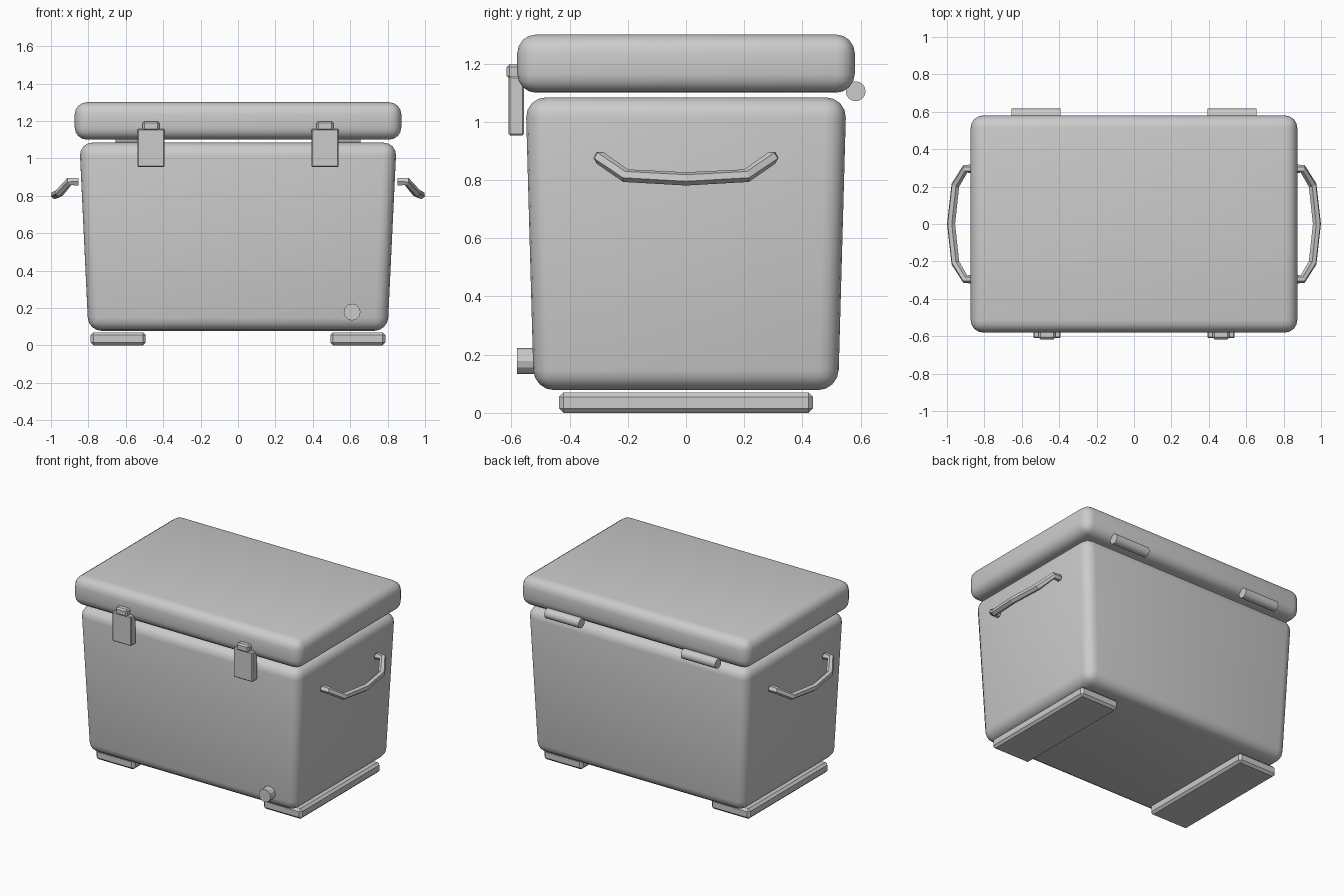
import bpy, bmesh, math

if "Cube" in bpy.data.objects:
    bpy.data.objects.remove(bpy.data.objects["Cube"])


def finish(obj, angle=35):
    bpy.ops.object.select_all(action='DESELECT')
    bpy.context.view_layer.objects.active = obj
    obj.select_set(True)
    bpy.ops.object.shade_smooth_by_angle(angle=math.radians(angle))
    return obj


def box(name, x, y, z, bevel, segments=1, base=(1, 1)):
    """Box from (min, max) ranges; base scales the bottom face for taper."""
    bm = bmesh.new()
    bmesh.ops.create_cube(bm, size=1)
    cx, cy, cz = (sum(r) / 2 for r in (x, y, z))
    for v in bm.verts:
        sx, sy = base if v.co.z < 0 else (1, 1)
        v.co = (cx + v.co.x * (x[1] - x[0]) * sx,
                cy + v.co.y * (y[1] - y[0]) * sy,
                cz + v.co.z * (z[1] - z[0]))
    bmesh.ops.bevel(bm, geom=bm.edges[:], offset=bevel, segments=segments,
                    profile=0.5, affect='EDGES', clamp_overlap=True)
    bmesh.ops.recalc_face_normals(bm, faces=bm.faces[:])
    mesh = bpy.data.meshes.new(name)
    bm.to_mesh(mesh)
    bm.free()
    obj = bpy.data.objects.new(name, mesh)
    bpy.context.collection.objects.link(obj)
    return finish(obj) if segments > 1 else obj


def rod(name, loc, radius, depth, rot, sides):
    bpy.ops.mesh.primitive_cylinder_add(vertices=sides, radius=radius, depth=depth,
                                        location=loc, rotation=rot)
    obj = bpy.context.object
    obj.name = name
    return obj


# Tapered tub and overhanging lid
box("cooler_body", (-0.848, 0.848), (-0.551, 0.551), (0.078, 1.084),
    0.07, 4, base=(0.80 / 0.848, 0.523 / 0.551))
box("cooler_lid", (-0.873, 0.873), (-0.58, 0.58), (1.10, 1.30), 0.065, 4)

# Drain plug on the front
rod("drain_plug", (0.61, -0.545, 0.178), 0.045, 0.07, (math.pi / 2, 0, 0), 12)

for side, s in (("left", -1), ("right", 1)):
    # Skid foot
    fx = s * 0.641
    box(side + "_foot", (fx - 0.147, fx + 0.147), (-0.436, 0.436), (0, 0.07), 0.015)

    # Front latch: strap plate and catch
    lx = s * 0.465
    box(side + "_latch_plate", (lx - 0.073, lx + 0.073), (-0.61, -0.556),
        (0.953, 1.157), 0.006)
    box(side + "_latch_catch", (lx - 0.045, lx + 0.045), (-0.617, -0.565),
        (1.148, 1.198), 0.01)

    # Rear hinge barrel
    finish(rod(side + "_hinge", (s * 0.523, 0.583, 1.105), 0.034, 0.262,
               (0, math.pi / 2, 0), 16))

    # Carry handle: faceted tube along a mirrored path
    half = [(0.853, 0.295, 0.876), (0.902, 0.295, 0.876), (0.955, 0.208, 0.815)]
    path = half + [(0.978, 0, 0.804)] + [(x, -y, z) for x, y, z in reversed(half)]
    curve = bpy.data.curves.new(side + "_handle", 'CURVE')
    curve.dimensions = '3D'
    curve.bevel_depth = 0.023
    curve.bevel_resolution = 1
    curve.use_fill_caps = True
    spline = curve.splines.new('POLY')
    spline.points.add(len(path) - 1)
    for p, (x, y, z) in zip(spline.points, path):
        p.co = (s * x, y, z, 1)
    spline.use_smooth = False
    handle = bpy.data.objects.new(side + "_handle", curve)
    bpy.context.collection.objects.link(handle)
    bpy.ops.object.select_all(action='DESELECT')
    bpy.context.view_layer.objects.active = handle
    handle.select_set(True)
    bpy.ops.object.convert(target='MESH')
